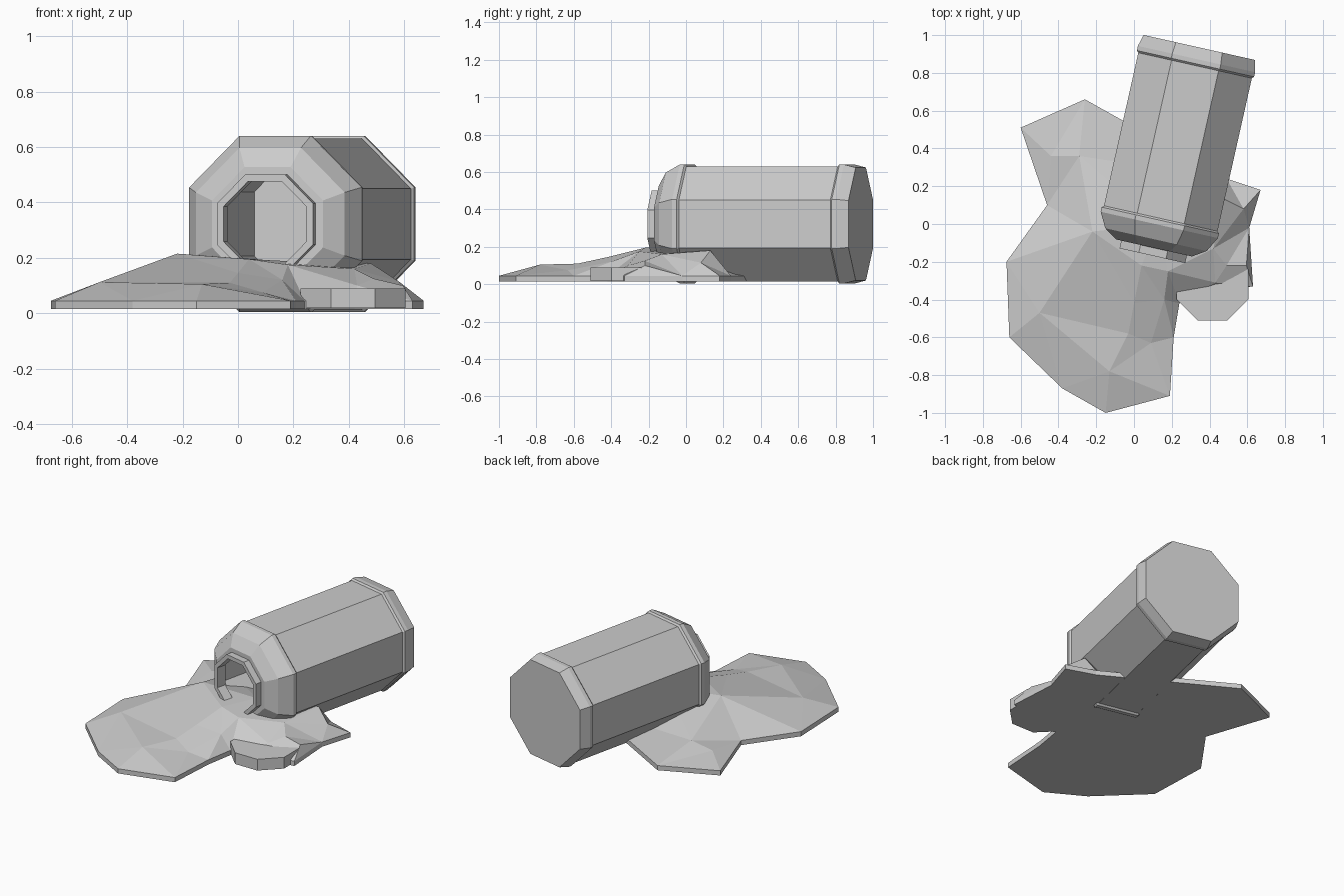
import bpy
import bmesh
import math
from mathutils import Matrix, Vector
from mathutils.geometry import delaunay_2d_cdt

cube = bpy.data.objects.get("Cube")
if cube:
    bpy.data.objects.remove(cube, do_unlink=True)

grey = bpy.data.materials.new("plain grey")
grey.use_nodes = True
colour = (0.6, 0.6, 0.6, 1)
grey.diffuse_color = colour
grey.node_tree.nodes["Principled BSDF"].inputs["Base Color"].default_value = colour


def finish(name, bm):
    bmesh.ops.recalc_face_normals(bm, faces=bm.faces)
    mesh = bpy.data.meshes.new(name)
    bm.to_mesh(mesh)
    bm.free()
    mesh.materials.append(grey)
    obj = bpy.data.objects.new(name, mesh)
    bpy.context.collection.objects.link(obj)
    return obj


def octagon_lathe(name, profile):
    """Closed eight-sided solid from (height, apothem) pairs along local z."""
    bm = bmesh.new()
    rings = []
    for h, apothem in profile:
        r = apothem / math.cos(math.pi / 8)
        angles = [math.pi * (i + 0.5) / 4 for i in range(8)]
        rings.append([bm.verts.new((r * math.cos(a), r * math.sin(a), h)) for a in angles])
    for low, high in zip(rings, rings[1:]):
        for i in range(8):
            j = (i + 1) % 8
            bm.faces.new((low[i], low[j], high[j], high[i]))
    bm.faces.new(rings[0])
    bm.faces.new(rings[-1])
    return finish(name, bm)


# Jar lying on its side: base, lower rim, body, upper rim, shoulder, neck, hollow inside
jar = octagon_lathe("jar", [
    (-0.958, 0.302), (-0.895, 0.318), (-0.87, 0.318), (-0.86, 0.308),
    (-0.03, 0.308), (-0.02, 0.318), (0.005, 0.318), (0.085, 0.275),
    (0.13, 0.205), (0.13, 0.178), (0.172, 0.178), (0.172, 0.153),
    (0.11, 0.153), (0.06, 0.25), (0.0, 0.28), (-0.9, 0.28)])
jar.matrix_world = (Matrix.Translation((0.135, 0, 0.322))
                    @ Matrix.Rotation(math.radians(-12.65), 4, "Z")
                    @ Matrix.Rotation(math.radians(90), 4, "X"))

# Loose lid lying partly under the spill
lid = octagon_lathe("lid", [(0.018, 0.19), (0.09, 0.19)])
lid.location = (0.415, -0.32, 0)

# Spilled puddle: thin-edged outline and raised inner points
outline = [(-0.6, 0.51), (-0.26, 0.66), (0.49, 0.24), (0.67, 0.18), (0.61, -0.02),
           (0.63, -0.33), (0.42, -0.36), (0.24, -0.42), (0.21, -0.6), (0.19, -0.91),
           (-0.15, -1.0), (-0.38, -0.87), (-0.66, -0.6), (-0.675, -0.2), (-0.46, 0.1)]
raised = [(-0.22, -0.04, 0.215), (-0.5, -0.47, 0.112), (-0.13, -0.78, 0.105),
          (-0.03, -0.58, 0.11), (0.09, -0.63, 0.075), (0.0, -0.42, 0.145),
          (0.16, -0.4, 0.12), (0.04, -0.22, 0.195), (0.18, -0.25, 0.175),
          (0.13, 0.0, 0.19), (0.42, -0.13, 0.16), (0.48, 0.13, 0.18),
          (0.58, 0.08, 0.115), (0.49, -0.22, 0.125), (0.43, -0.31, 0.1),
          (0.595, -0.22, 0.1), (-0.44, 0.36, 0.075), (-0.29, 0.36, 0.1)]
count = len(outline)
points = [Vector(p) for p in outline] + [Vector(p[:2]) for p in raised]
edges = [(i, (i + 1) % count) for i in range(count)]
flat, _, faces, _, _, _ = delaunay_2d_cdt(points, edges, [list(range(count))], 1, 1e-5)
heights = [0.045] * count + [p[2] for p in raised]
bm = bmesh.new()
top = [bm.verts.new((p.x, p.y, z)) for p, z in zip(flat, heights)]
for f in faces:
    bm.faces.new([top[i] for i in f])
base = [bm.verts.new((x, y, 0.015)) for x, y in outline]
for i, j in edges:
    bm.faces.new((base[i], base[j], top[j], top[i]))
bm.faces.new(base)
finish("spilled_puddle", bm)
